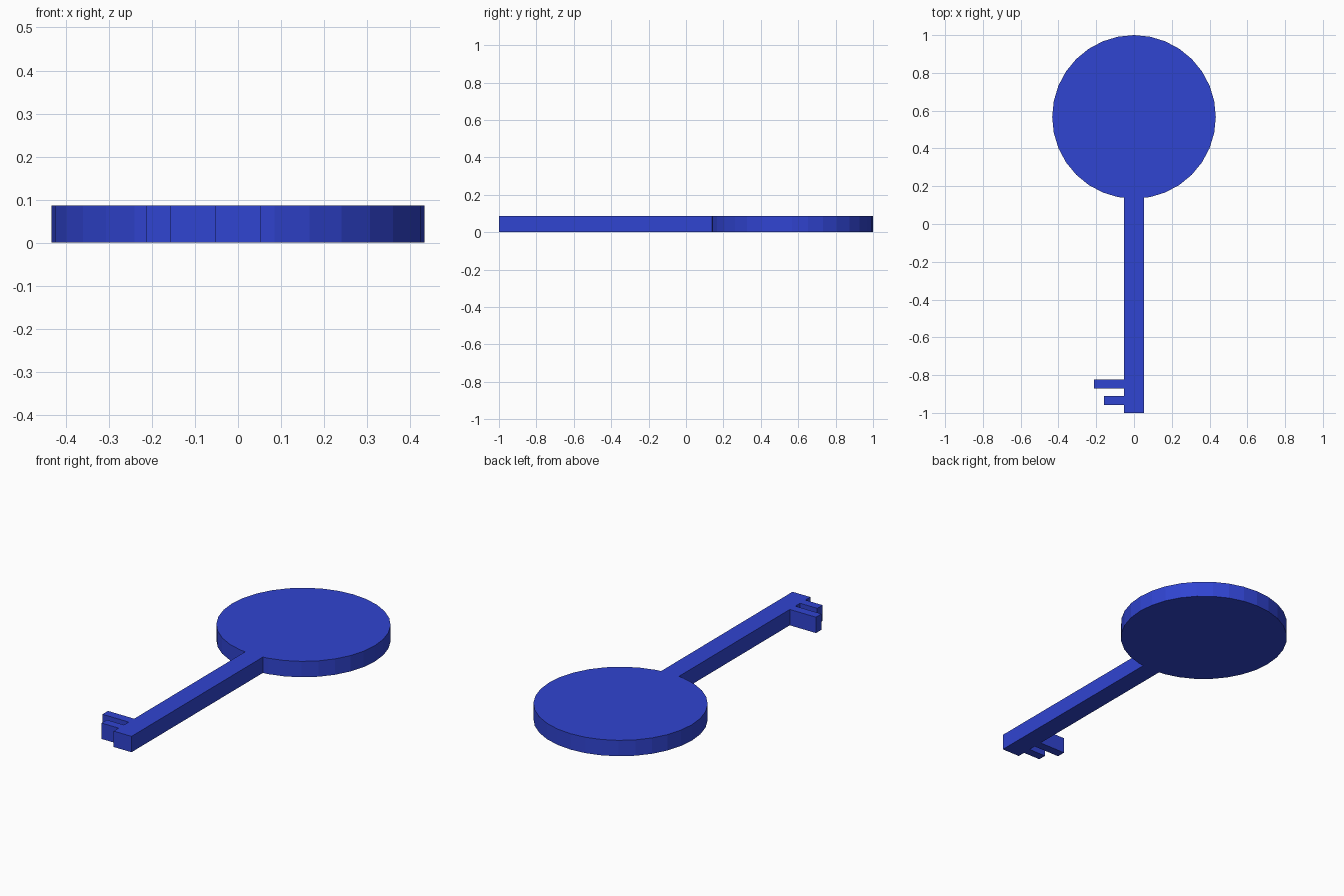
import bpy, bmesh, math

if "Cube" in bpy.data.objects:
    bpy.data.objects.remove(bpy.data.objects["Cube"])

THICK = 0.087
R, CY, SIDES = 0.433, 0.567, 32   # round head
HALF = 0.054                      # half width of the shaft

blue = bpy.data.materials.new("key blue")
blue.diffuse_color = (0.03, 0.058, 0.64, 1)
blue.use_nodes = True
blue.node_tree.nodes["Principled BSDF"].inputs["Base Color"].default_value = blue.diffuse_color

# Round head: 32-sided arc, leaving out the bottom corner where the shaft joins
step = 2 * math.pi / SIDES
arc = [(R * math.sin(i * step), CY - R * math.cos(i * step)) for i in range(1, SIDES)]

# Height at which the shaft sides meet the lowest facets of the head
x1, y1 = arc[0]
join = (CY - R) + (y1 - CY + R) * HALF / x1

# Shaft with two teeth on the left side: (tip x, top y, bottom y)
outline = arc + [(-HALF, join)]
for tip, top, bottom in [(-0.213, -0.822, -0.87), (-0.158, -0.911, -0.957)]:
    outline += [(-HALF, top), (tip, top), (tip, bottom), (-HALF, bottom)]
outline += [(-HALF, -1), (HALF, -1), (HALF, join)]

# Extrude the whole outline into one solid flat key
bm = bmesh.new()
face = bm.faces.new([bm.verts.new((x, y, 0)) for x, y in outline])
extruded = bmesh.ops.extrude_face_region(bm, geom=[face], use_keep_orig=True)["geom"]
bmesh.ops.translate(bm, vec=(0, 0, THICK),
                    verts=[g for g in extruded if isinstance(g, bmesh.types.BMVert)])
bmesh.ops.recalc_face_normals(bm, faces=bm.faces)

mesh = bpy.data.meshes.new("key")
bm.to_mesh(mesh)
bm.free()
mesh.materials.append(blue)
bpy.context.collection.objects.link(bpy.data.objects.new("key", mesh))
